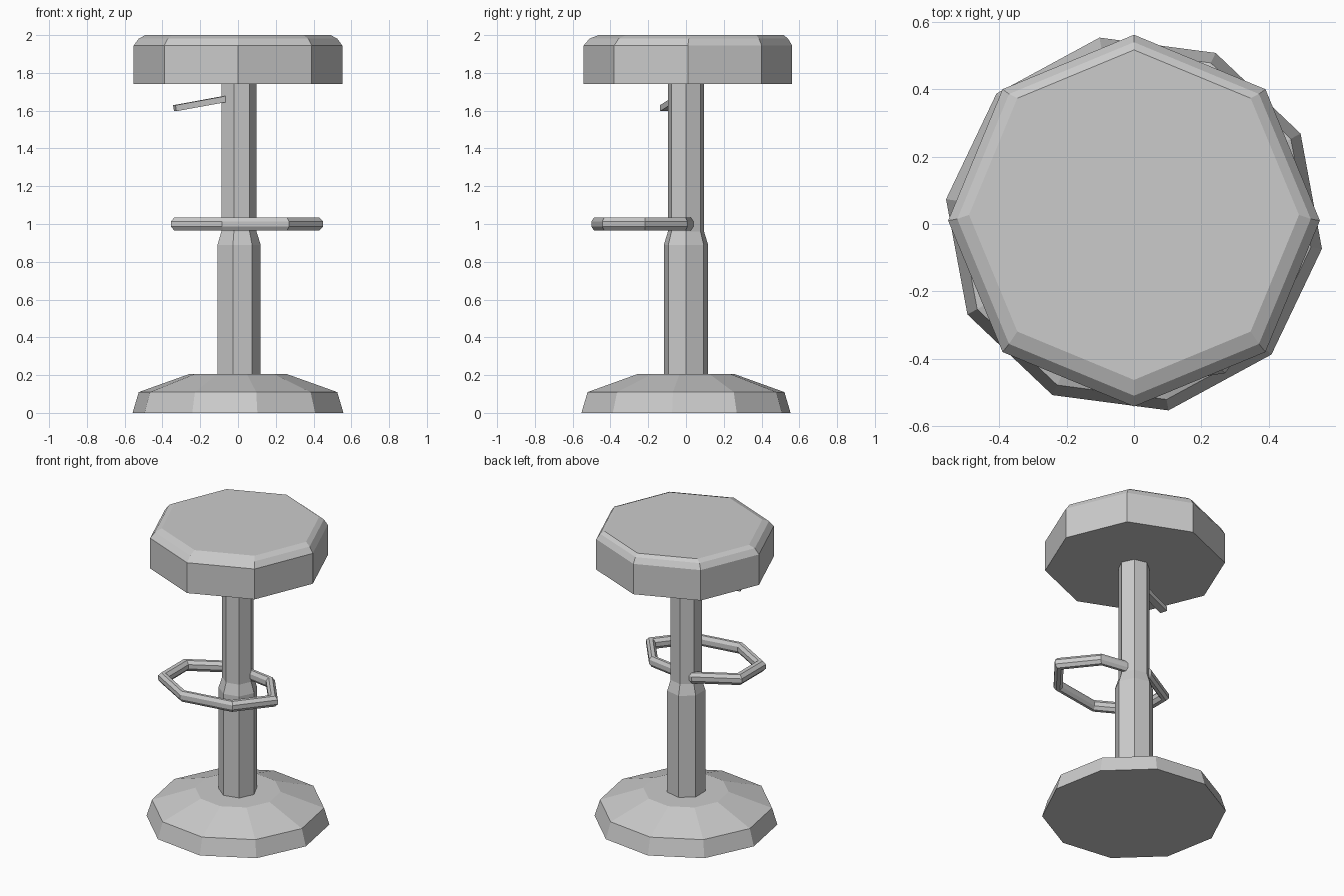
import bpy, bmesh
from math import cos, sin, pi, radians
from mathutils import Vector

if "Cube" in bpy.data.objects:
    bpy.data.objects.remove(bpy.data.objects["Cube"])


def loft(name, rings, closed=False):
    """Skin a list of equal-length point rings; cap the ends or close the loop."""
    bm = bmesh.new()
    vs = [[bm.verts.new(p) for p in ring] for ring in rings]
    n, m = len(vs[0]), len(vs)
    for i in range(m if closed else m - 1):
        a, b = vs[i], vs[(i + 1) % m]
        for j in range(n):
            k = (j + 1) % n
            bm.faces.new((a[j], a[k], b[k], b[j]))
    if not closed:
        bm.faces.new(vs[0][::-1])
        bm.faces.new(vs[-1])
    bmesh.ops.recalc_face_normals(bm, faces=bm.faces)
    mesh = bpy.data.meshes.new(name)
    bm.to_mesh(mesh)
    bm.free()
    obj = bpy.data.objects.new(name, mesh)
    bpy.context.collection.objects.link(obj)
    return obj


def turned(name, sides, profile, phase=0.0):
    """Low-poly turned part from (radius, z, y centre) steps."""
    angles = [phase + 2 * pi * j / sides for j in range(sides)]
    return loft(name, [[(r * cos(a), y + r * sin(a), z) for a in angles]
                       for r, z, y in profile])


# Ten-sided domed base
turned("base", 10, [(0.563, 0, 0), (0.53, 0.11, 0), (0.262, 0.205, 0)], radians(-7.5))

# Seven-sided column: thick lower sleeve tapering to the upper post
turned("column", 7, [(0.12, 0.19, 0), (0.12, 0.89, 0), (0.098, 0.96, 0), (0.098, 1.75, 0)])

# Octagonal seat cushion with softened rim
turned("seat", 8, [(0.552, 1.74, 0.01), (0.552, 1.945, 0.01),
                   (0.525, 1.982, 0.015), (0.49, 2.0, 0.027)])

# Heptagonal footrest ring, offset to the front
centre = Vector((0.03, -0.2175))
half = [(0.45, -0.2175), (0.27, -0.443), (-0.085, -0.50), (-0.355, -0.345)]
outline = half + [(x, 2 * centre.y - y) for x, y in half[:0:-1]]
section = [pi / 8 + pi / 4 * j for j in range(8)]
rings = []
for p in outline:
    d = Vector(p) - centre
    rings.append([(*(centre + d * (0.917 + 0.09 * cos(a))), 1.0 + 0.038 * sin(a))
                  for a in section])
loft("footrest", rings, closed=True)

# Height lever under the seat
start, end = Vector((-0.04, -0.03, 1.667)), Vector((-0.335, -0.115, 1.613))
axis = (end - start).normalized()
side = axis.cross(Vector((0, 0, 1))).normalized()
up = side.cross(axis)
corners = [side * s * 0.023 + up * t * 0.016
           for s, t in ((-1, -1), (1, -1), (1, 1), (-1, 1))]
loft("lever", [[p + c for c in corners] for p in (start, end)])
